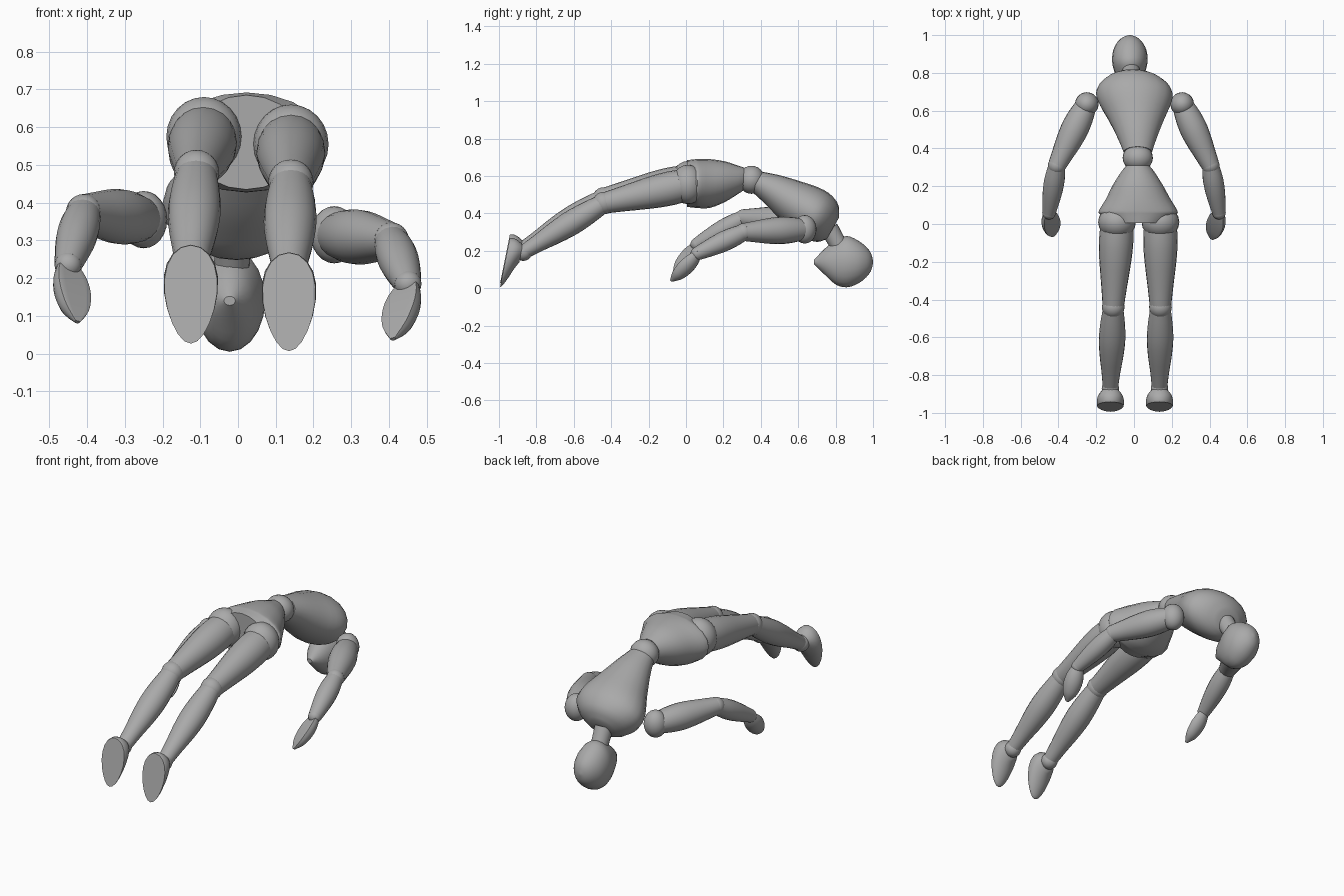
import bpy, bmesh, math
from mathutils import Vector

cube = bpy.data.objects.get("Cube")
if cube:
    bpy.data.objects.remove(cube)

GREY = (0.4, 0.4, 0.4, 1)
mat = bpy.data.materials.new("plain grey")
mat.use_nodes = True
mat.diffuse_color = GREY
mat.node_tree.nodes["Principled BSDF"].inputs["Base Color"].default_value = GREY


def finish(name, bm):
    bmesh.ops.recalc_face_normals(bm, faces=bm.faces)
    mesh = bpy.data.meshes.new(name)
    bm.to_mesh(mesh)
    bm.free()
    mesh.materials.append(mat)
    obj = bpy.data.objects.new(name, mesh)
    bpy.context.collection.objects.link(obj)
    bpy.ops.object.select_all(action='DESELECT')
    obj.select_set(True)
    bpy.context.view_layer.objects.active = obj
    bpy.ops.object.shade_smooth_by_angle(angle=math.radians(40))
    return obj


def ball(name, centre, radius, stretch=(1, 1, 1)):
    bm = bmesh.new()
    bmesh.ops.create_uvsphere(bm, u_segments=20, v_segments=12, radius=radius)
    bmesh.ops.scale(bm, vec=stretch, verts=bm.verts)
    bmesh.ops.translate(bm, vec=centre, verts=bm.verts)
    return finish(name, bm)


def smooth_rows(rows, steps=3):
    """Catmull-Rom interpolation of section rows."""
    rows = [Vector(r) for r in rows]
    out = []
    for i in range(len(rows) - 1):
        p0, p1 = rows[max(i - 1, 0)], rows[i]
        p2, p3 = rows[i + 1], rows[min(i + 2, len(rows) - 1)]
        for k in range(steps):
            t = k / steps
            out.append(p1 + (p2 - p0) * (t / 2) + (p0 * 2 - p1 * 5 + p2 * 4 - p3) * (t * t / 2)
                       + (p1 * 3 - p0 - p2 * 3 + p3) * (t ** 3 / 2))
    return out + [rows[-1]]


def loft(name, rows, axis=None, ref=(1, 0, 0), taper=0, flat=1, sides=20):
    """Skin oval sections given as (x, y, z, half width, half thickness)."""
    rows = smooth_rows(rows)
    bm = bmesh.new()
    rings = []
    for i, row in enumerate(rows):
        ahead, behind = rows[min(i + 1, len(rows) - 1)], rows[max(i - 1, 0)]
        t = Vector(axis) if axis else Vector(ahead[:3]) - Vector(behind[:3])
        t.normalize()
        u = Vector(ref)
        u = (u - t * u.dot(t)).normalized()
        v = t.cross(u)
        ring = []
        for k in range(sides):
            a = math.tau * k / sides
            c, s = math.cos(a), math.sin(a)
            ring.append(bm.verts.new(Vector(row[:3]) + u * (c * (1 - taper * s) * max(row[3], 0.004))
                                     + v * (min(s, flat) * max(row[4], 0.004))))
        rings.append(ring)
    for r, q in zip(rings, rings[1:]):
        for k in range(sides):
            n = (k + 1) % sides
            bm.faces.new((r[k], r[n], q[n], q[k]))
    bm.faces.new(rings[0])
    bm.faces.new(rings[-1])
    return finish(name, bm)


def limb(name, a, b, radii, squash=1):
    """Straight limb segment with evenly spaced radii."""
    a, b = Vector(a), Vector(b)
    n = len(radii) - 1
    loft(name, [(*a.lerp(b, i / n), r, r * squash) for i, r in enumerate(radii)])


# Trunk
loft("pelvis", [(0.02, 0.31, 0.585, 0.06, 0.06), (0.02, 0.28, 0.58, 0.085, 0.075),
                (0.02, 0.21, 0.57, 0.13, 0.108), (0.022, 0.13, 0.56, 0.172, 0.13),
                (0.022, 0.07, 0.56, 0.208, 0.132), (0.022, 0.05, 0.56, 0.2, 0.13),
                (0.022, 0.005, 0.56, 0.15, 0.125)], axis=(0, -1, 0))
ball("waist_ball", (0.02, 0.35, 0.58), 0.075, (1.07, 0.95, 1))
loft("chest", [(0.02, 0.38, 0.57, 0.075, 0.06), (0.017, 0.46, 0.53, 0.105, 0.085),
               (0.012, 0.56, 0.47, 0.15, 0.115), (0.005, 0.65, 0.42, 0.195, 0.133),
               (0, 0.71, 0.38, 0.198, 0.135), (-0.005, 0.76, 0.345, 0.145, 0.112),
               (-0.01, 0.785, 0.32, 0.07, 0.065)], axis=(0, 0.87, -0.5))

# Neck and head
limb("neck", (-0.012, 0.765, 0.32), (-0.018, 0.84, 0.19), [0.05, 0.047, 0.047])
loft("head", [(-0.022, 0.685, 0.14, 0.015, 0.012), (-0.022, 0.74, 0.142, 0.055, 0.068),
              (-0.022, 0.8, 0.138, 0.08, 0.118), (-0.022, 0.86, 0.142, 0.094, 0.137),
              (-0.022, 0.92, 0.14, 0.088, 0.115), (-0.022, 0.965, 0.14, 0.064, 0.08),
              (-0.022, 0.99, 0.14, 0.035, 0.045), (-0.022, 1.0, 0.14, 0.005, 0.005)],
     axis=(0, 1, 0))

# Legs: hip, knee, ankle for each side
LEGS = {"right": ((-0.09, 0.01, 0.575), (-0.11, -0.44, 0.48), (-0.125, -0.87, 0.212)),
        "left": ((0.14, 0.01, 0.555), (0.14, -0.44, 0.455), (0.135, -0.87, 0.192))}
for side, (hip, knee, ankle) in LEGS.items():
    ball(side + "_hip_ball", hip, 0.1, (1, 0.9, 1.05))
    limb(side + "_thigh", hip, knee, [0.085, 0.091, 0.087, 0.077, 0.066, 0.056], 1.0)
    ball(side + "_knee_ball", knee, 0.06)
    limb(side + "_shin", knee, ankle, [0.053, 0.065, 0.07, 0.063, 0.05, 0.04], 0.95)
    ball(side + "_ankle_ball", ankle, 0.046)
    x, y, z = ankle
    loft(side + "_foot", [(x, y - 0.098, z - 0.055, 0.069, 0.133), (x, y - 0.085, z - 0.05, 0.071, 0.129),
                          (x, y - 0.06, z - 0.033, 0.069, 0.106), (x, y - 0.035, z - 0.016, 0.06, 0.075),
                          (x, y - 0.012, z - 0.006, 0.043, 0.048)], axis=(0, 1, -0.2), taper=0.2)

# Arms: shoulder, elbow, wrist, fingertip for each side
ARMS = {"right": (-1, (-0.25, 0.635, 0.355), (-0.408, 0.31, 0.375), (-0.45, 0.06, 0.235), (-0.425, -0.065, 0.085)),
        "left": (1, (0.255, 0.635, 0.315), (0.405, 0.31, 0.3), (0.45, 0.06, 0.185), (0.41, -0.08, 0.04))}
for side, (s, shoulder, elbow, wrist, tip) in ARMS.items():
    ball(side + "_shoulder_ball", shoulder, 0.066, (0.95, 0.95, 1.15))
    limb(side + "_upper_arm", shoulder, elbow, [0.055, 0.068, 0.073, 0.068, 0.058, 0.048])
    ball(side + "_elbow_ball", elbow, 0.048)
    limb(side + "_forearm", elbow, wrist, [0.044, 0.053, 0.053, 0.046, 0.036])
    ball(side + "_wrist_ball", wrist, 0.036)
    a, b = Vector(wrist), Vector(tip)
    sizes = [0.03, 0.045, 0.051, 0.048, 0.036, 0.008]
    loft(side + "_hand", [(*a.lerp(b, i / 5), w, w * 0.9) for i, w in enumerate(sizes)],
         ref=(0.75, -0.65 * s, 0), flat=0.35)
